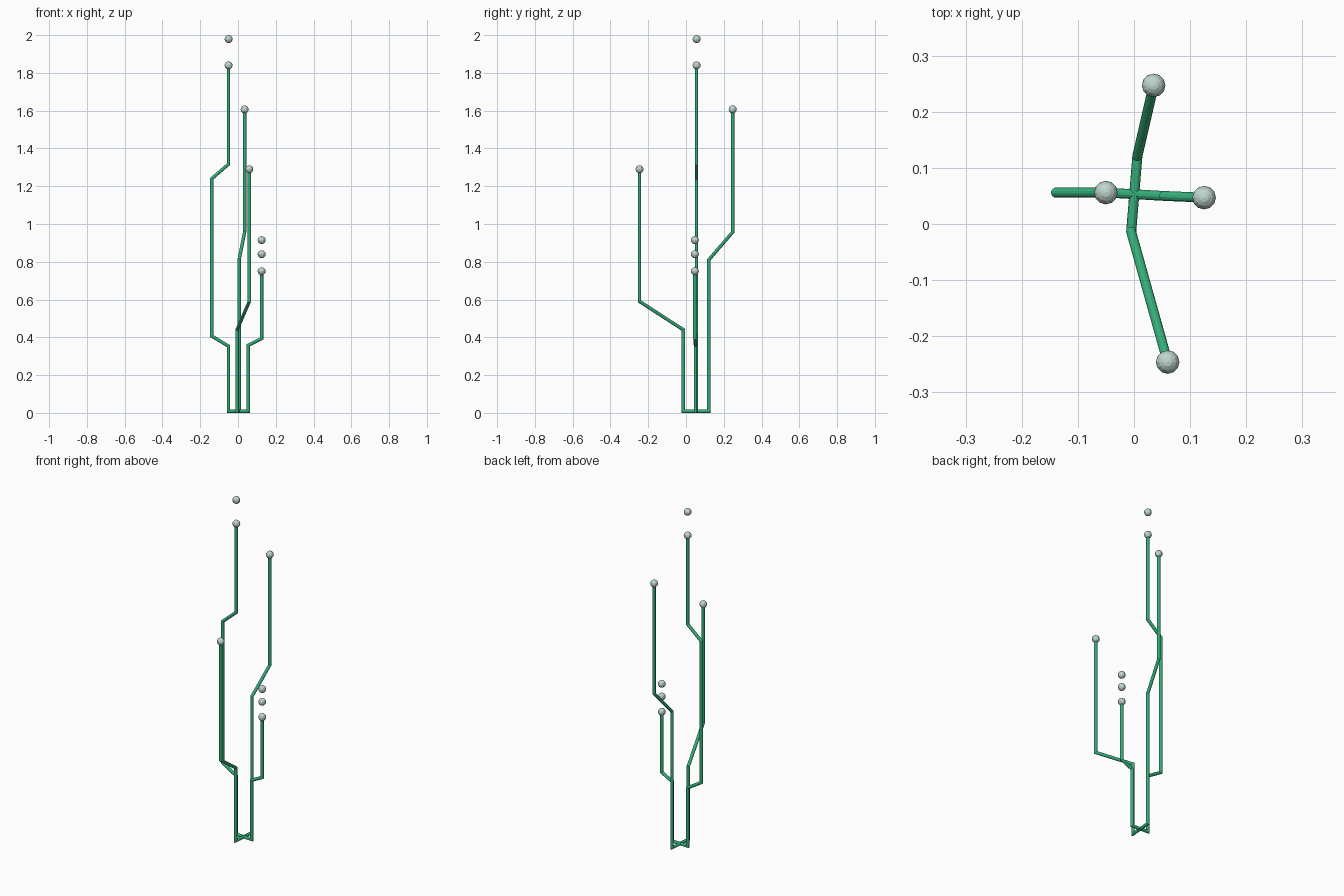
import bpy, bmesh, math
from mathutils import Vector

if "Cube" in bpy.data.objects:
    bpy.data.objects.remove(bpy.data.objects["Cube"])

def material(name, rgb):
    m = bpy.data.materials.new(name)
    m.diffuse_color = (*rgb, 1)
    m.use_nodes = True
    m.node_tree.nodes["Principled BSDF"].inputs["Base Color"].default_value = m.diffuse_color
    return m

GREEN = material("stem green", (0.035, 0.42, 0.19))
GREY = material("pale grey green", (0.53, 0.68, 0.62))
R, SIDES, BALL = 0.009, 12, 0.021

def finish(name, bm, mat):
    bmesh.ops.recalc_face_normals(bm, faces=bm.faces[:])
    me = bpy.data.meshes.new(name)
    bm.to_mesh(me)
    bm.free()
    me.materials.append(mat)
    ob = bpy.data.objects.new(name, me)
    bpy.context.collection.objects.link(ob)
    return ob

def tube(name, path):
    """Round tube swept along a path with mitred corners."""
    pts = [Vector(p) for p in path]
    dirs = [(b - a).normalized() for a, b in zip(pts, pts[1:])]
    # start the ring aligned with the bar that joins the two stems
    side = (pts[-1] - pts[0]).cross(dirs[0]).normalized()
    up = dirs[0].cross(side)
    bm = bmesh.new()
    ring = [pts[0] + R * (side * math.cos(a) + up * math.sin(a))
            for a in (2 * math.pi * (i + 0.5) / SIDES for i in range(SIDES))]
    rings = [[bm.verts.new(v) for v in ring]]
    for i, d in enumerate(dirs):
        n = d + dirs[i + 1] if i + 1 < len(dirs) else d
        # slide the ring along the segment onto the mitre plane
        ring = [v + d * ((pts[i + 1] - v).dot(n) / d.dot(n)) for v in ring]
        rings.append([bm.verts.new(v) for v in ring])
    for a, b in zip(rings, rings[1:]):
        for k in range(SIDES):
            j = (k + 1) % SIDES
            bm.faces.new((a[k], a[j], b[j], b[k]))
    bm.faces.new(rings[0])
    bm.faces.new(rings[-1])
    finish(name, bm, GREEN)

def ball(name, centre):
    bm = bmesh.new()
    bmesh.ops.create_uvsphere(bm, u_segments=12, v_segments=8, radius=BALL)
    finish(name, bm, GREY).location = centre

# Left and right stems, joined by a bar on the ground
tube("side_stems", [
    (-0.05, 0.056, 1.84), (-0.05, 0.056, 1.317), (-0.139, 0.056, 1.24),
    (-0.139, 0.056, 0.407), (-0.05, 0.056, 0.353), (-0.05, 0.056, R),
    (0.054, 0.05, R), (0.054, 0.05, 0.358), (0.125, 0.047, 0.394),
    (0.125, 0.047, 0.75)])

# Back and front stems, joined by a crossing bar
tube("front_back_stems", [
    (0.035, 0.247, 1.607), (0.035, 0.247, 0.957), (0.006, 0.121, 0.811),
    (0.006, 0.121, R), (-0.005, -0.014, R), (-0.005, -0.014, 0.44),
    (0.06, -0.246, 0.59), (0.06, -0.246, 1.29)])

# Balls on the tips and floating above them
groups = {
    "left_ball": (-0.05, 0.056, (1.84, 1.979)),
    "right_ball": (0.125, 0.047, (0.75, 0.84, 0.915)),
    "back_ball": (0.035, 0.247, (1.607,)),
    "front_ball": (0.06, -0.246, (1.29,)),
}
for name, (x, y, heights) in groups.items():
    for i, z in enumerate(heights):
        ball(f"{name}_{i + 1}", (x, y, z))
